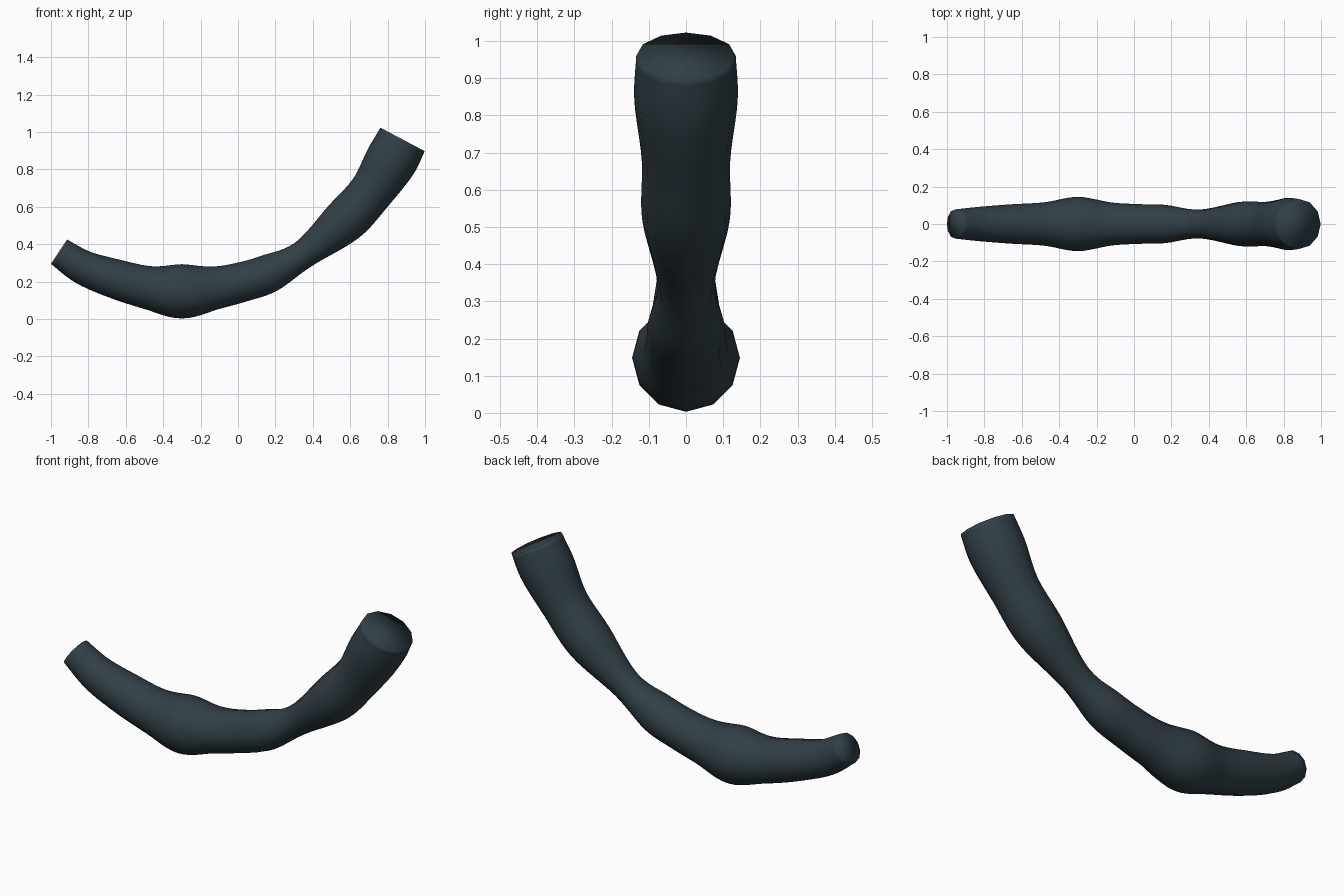
import bpy, bmesh, math
from mathutils import Vector

if "Cube" in bpy.data.objects:
    bpy.data.objects.remove(bpy.data.objects["Cube"])

SIDES, STEPS = 12, 6

# Centre line in the x-z plane with radius: (x, z, radius)
path = [Vector(p) for p in [
    (-.957, .36, .078), (-.825, .275, .092), (-.66, .216, .105),
    (-.48, .168, .116), (-.30, .148, .145), (-.12, .167, .115),
    (.03, .20, .106), (.17, .246, .102), (.35, .346, .077),
    (.565, .52, .118), (.71, .678, .119), (.815, .84, .139),
    (.88, .96, .134)]]


def spline(pts, steps):
    """Smooth interpolation through the path points."""
    ext = [2 * pts[0] - pts[1]] + pts + [2 * pts[-1] - pts[-2]]
    out = []
    for a, b, c, d in zip(ext, ext[1:], ext[2:], ext[3:]):
        for i in range(steps):
            t = i / steps
            out.append(.5 * (2 * b + (c - a) * t + (2 * a - 5 * b + 4 * c - d) * t ** 2
                             + (3 * b - a - 3 * c + d) * t ** 3))
    return out + [pts[-1]]


line = spline(path, STEPS)
bm = bmesh.new()
rings = []
for i, p in enumerate(line):
    t = line[min(i + 1, len(line) - 1)] - line[max(i - 1, 0)]
    n = Vector((-t.y, 0, t.x)).normalized()      # in-plane normal
    ring = []
    for k in range(SIDES):
        a = 2 * math.pi * k / SIDES
        offset = n * math.cos(a) + Vector((0, math.sin(a), 0))
        ring.append(bm.verts.new(Vector((p.x, 0, p.y)) + offset * p.z))
    rings.append(ring)

# Tube walls and end caps
for r, s in zip(rings, rings[1:]):
    for k in range(SIDES):
        j = (k + 1) % SIDES
        bm.faces.new((r[k], r[j], s[j], s[k]))
bm.faces.new(rings[0])
bm.faces.new(rings[-1])
bmesh.ops.recalc_face_normals(bm, faces=bm.faces)
for f in bm.faces:
    f.smooth = True

mesh = bpy.data.meshes.new("curved_tube")
bm.to_mesh(mesh)
bm.free()
mat = bpy.data.materials.new("dark slate")
mat.diffuse_color = (.03, .05, .062, 1)
mat.use_nodes = True
mat.node_tree.nodes["Principled BSDF"].inputs["Base Color"].default_value = mat.diffuse_color
mesh.materials.append(mat)
bpy.context.collection.objects.link(bpy.data.objects.new("curved_tube", mesh))
